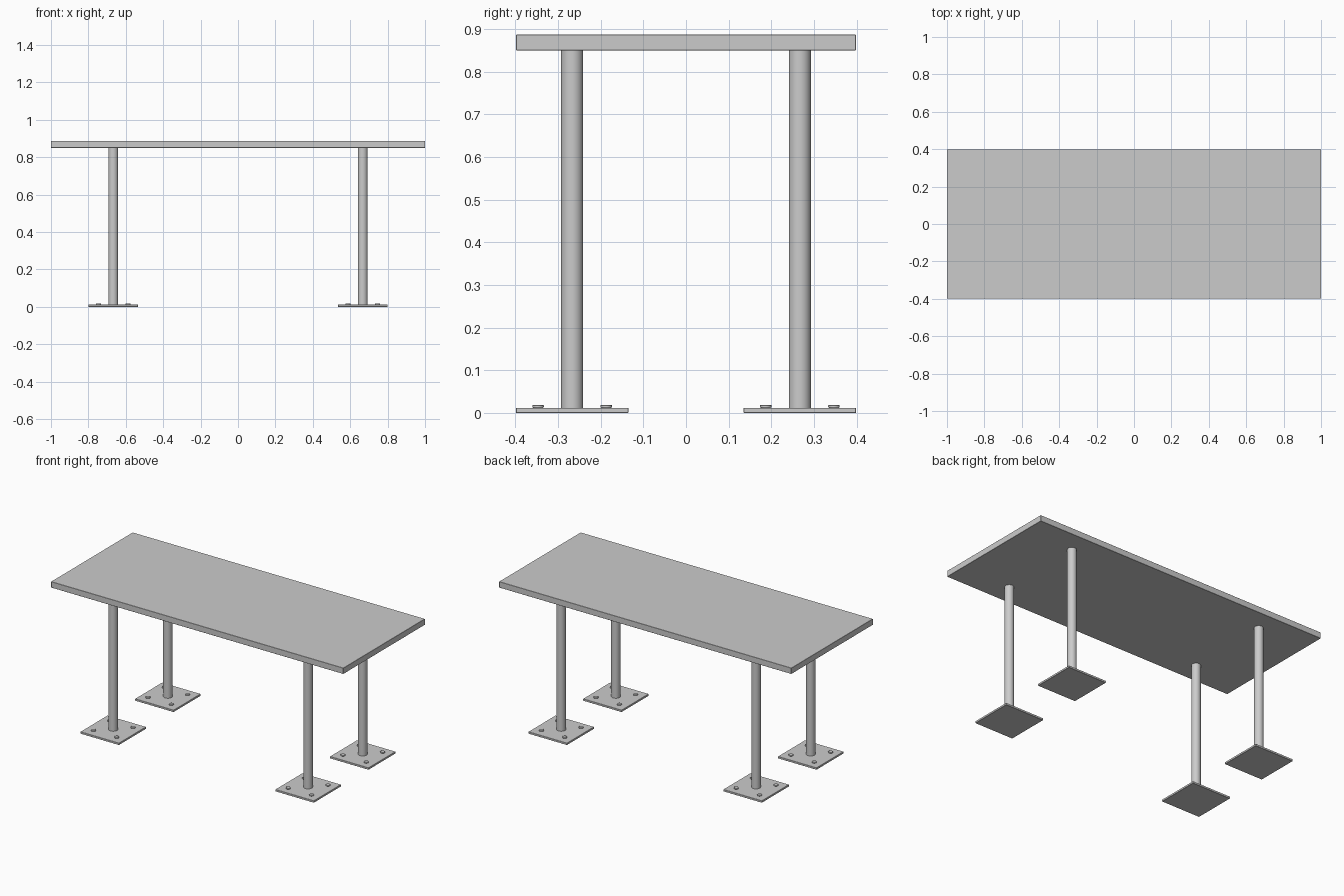
import bpy

if "Cube" in bpy.data.objects:
    bpy.data.objects.remove(bpy.data.objects["Cube"])

LEG_X, LEG_Y = 0.667, 0.267
PLATE_TOP, TOP_BOTTOM, TOP_TOP = 0.012, 0.85, 0.887


def box(name, x, y, z0, z1, sx, sy, bevel):
    bpy.ops.mesh.primitive_cube_add(size=1, location=(x, y, (z0 + z1) / 2))
    ob = bpy.context.object
    ob.name = name
    ob.scale = (sx, sy, z1 - z0)
    bpy.ops.object.transform_apply(location=False, rotation=False, scale=True)
    mod = ob.modifiers.new("edge", 'BEVEL')
    mod.width, mod.segments = bevel, 1
    return ob


def rod(name, x, y, z0, z1, r, sides, bevel=0.0):
    bpy.ops.mesh.primitive_cylinder_add(vertices=sides, radius=r, depth=z1 - z0,
                                        location=(x, y, (z0 + z1) / 2))
    ob = bpy.context.object
    ob.name = name
    bpy.ops.object.shade_smooth_by_angle()
    if bevel:
        mod = ob.modifiers.new("edge", 'BEVEL')
        mod.width, mod.segments = bevel, 2
    return ob


# Table top
box("table_top", 0, 0, TOP_BOTTOM, TOP_TOP, 2.0, 0.797, 0.001)

# Four legs, each on a bolted floor plate
for side, sx in (("left", -1), ("right", 1)):
    for end, sy in (("front", -1), ("back", 1)):
        tag = f"{end}_{side}"
        x, y = sx * LEG_X, sy * LEG_Y
        rod(f"{tag}_leg", x, y, PLATE_TOP, TOP_BOTTOM, 0.026, 32)
        box(f"{tag}_foot_plate", x, y, 0, PLATE_TOP, 0.264, 0.264, 0.001)
        # Bolt heads at the plate corners
        for i, (bx, by) in enumerate(((-1, -1), (1, -1), (1, 1), (-1, 1))):
            rod(f"{tag}_bolt_{i + 1}", x + bx * 0.08, y + by * 0.08,
                PLATE_TOP, 0.019, 0.0135, 24, 0.002)
